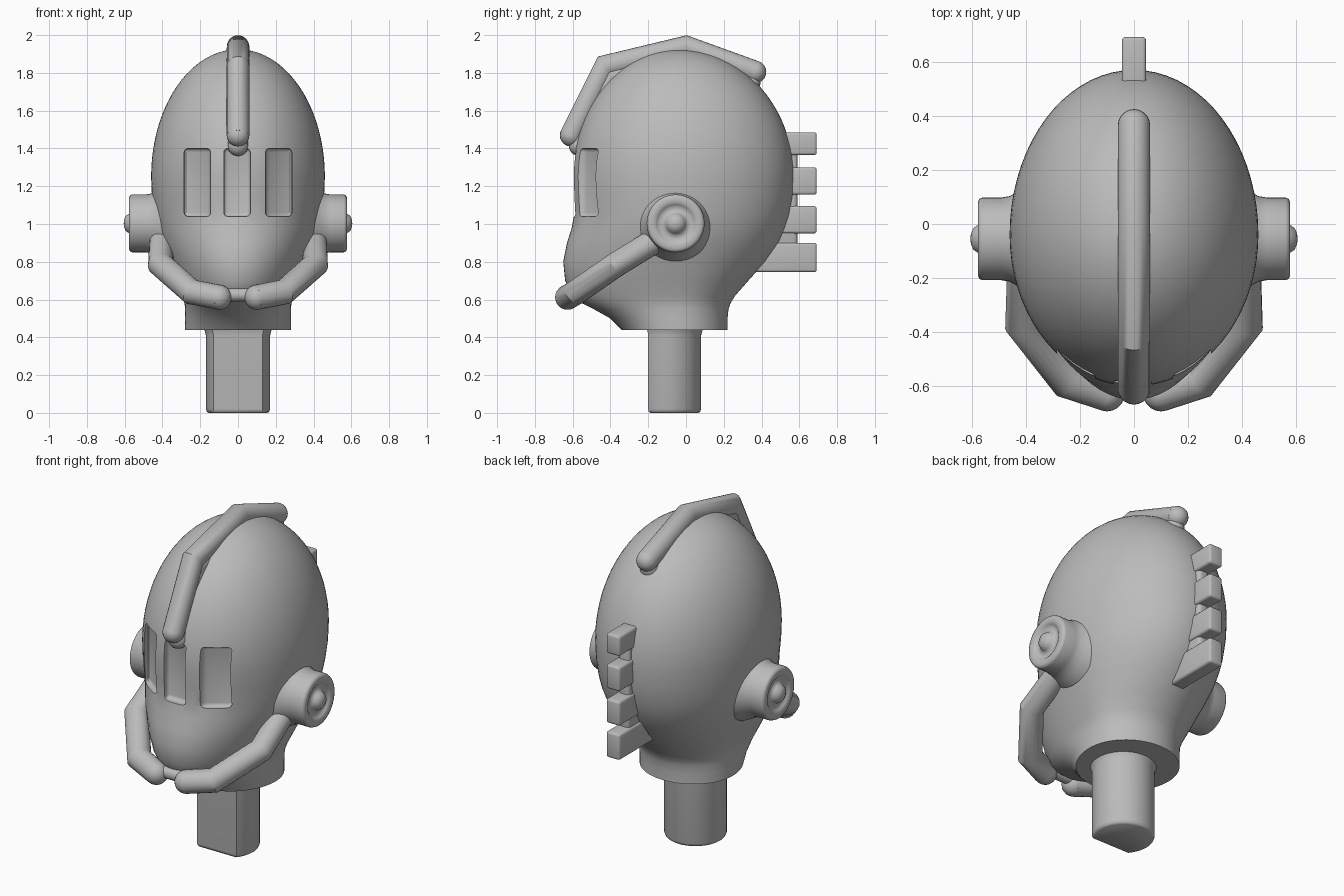
import bpy, bmesh, math
from mathutils import Vector, Matrix

cube = bpy.data.objects.get("Cube")
if cube:
    bpy.data.objects.remove(cube)

grey = bpy.data.materials.new("plain grey")
grey.use_nodes = True
grey.diffuse_color = (0.5, 0.5, 0.5, 1)
grey.node_tree.nodes["Principled BSDF"].inputs["Base Color"].default_value = (0.5, 0.5, 0.5, 1)


def finish(name, bm):
    bmesh.ops.recalc_face_normals(bm, faces=bm.faces)
    mesh = bpy.data.meshes.new(name)
    bm.to_mesh(mesh)
    bm.free()
    mesh.materials.append(grey)
    obj = bpy.data.objects.new(name, mesh)
    bpy.context.collection.objects.link(obj)
    return obj


def activate(obj):
    bpy.ops.object.select_all(action='DESELECT')
    obj.select_set(True)
    bpy.context.view_layer.objects.active = obj


def smooth(obj, angle=40):
    activate(obj)
    bpy.ops.object.shade_smooth_by_angle(angle=math.radians(angle))


def loft(bm, rings):
    """Skin closed rings of points and cap both ends."""
    rows = [[bm.verts.new(p) for p in ring] for ring in rings]
    n = len(rows[0])
    for a, b in zip(rows, rows[1:]):
        for i in range(n):
            j = (i + 1) % n
            bm.faces.new((a[i], a[j], b[j], b[i]))
    bm.faces.new(rows[0])
    bm.faces.new(rows[-1])


def tube(bm, path, radius, sides=20):
    """Mitred round tube with ball ends."""
    pts = [Vector(p) for p in path]
    dirs = [(b - a).normalized() for a, b in zip(pts, pts[1:])]
    u = dirs[0].orthogonal().normalized()
    v = dirs[0].cross(u)
    ring = [pts[0] + radius * (u * math.cos(t) + v * math.sin(t))
            for t in (math.tau * i / sides for i in range(sides))]
    rings = [ring]
    for i, d in enumerate(dirs):
        normal = d + dirs[min(i + 1, len(dirs) - 1)]
        ring = [q + d * ((pts[i + 1] - q).dot(normal) / d.dot(normal)) for q in ring]
        rings.append(ring)
    loft(bm, rings)
    for p in (pts[0], pts[-1]):
        bmesh.ops.create_uvsphere(bm, u_segments=sides, v_segments=12, radius=radius,
                                  matrix=Matrix.Translation(p))


def box(bm, size, centre, bevel):
    geo = bmesh.ops.create_cube(bm, size=1)["verts"]
    bmesh.ops.scale(bm, vec=size, verts=geo)
    bmesh.ops.translate(bm, vec=centre, verts=geo)
    edges = list({e for v in geo for e in v.link_edges})
    bmesh.ops.bevel(bm, geom=edges, offset=bevel, segments=3, affect='EDGES', profile=0.5)


# Helmet: stacked egg-shaped rings (height, half width, front, back)
MID_Y = -0.04
rows = [(0.44, 0.28, -0.34, 0.22), (0.5, 0.28, -0.4, 0.22), (0.55, 0.28, -0.49, 0.225),
        (0.58, 0.283, -0.55, 0.235), (0.62, 0.295, -0.6, 0.26), (0.7, 0.33, -0.64, 0.33),
        (0.8, 0.37, -0.65, 0.42), (0.9, 0.41, -0.63, 0.49), (0.98, 0.433, -0.605, 0.525),
        (1.05, 0.445, -0.592, 0.548), (1.15, 0.456, -0.597, 0.565)]
for i in range(20):
    t = math.radians(90 * i / 20)
    c = math.cos(t)
    rows.append((1.25 + 0.675 * math.sin(t), 0.46 * c, MID_Y - 0.56 * c, MID_Y + 0.61 * c))
rows.append((1.925, 0.004, MID_Y - 0.004, MID_Y + 0.004))


def egg_ring(z, half, front, back, sides=72):
    ring = []
    for i in range(sides):
        t = math.tau * i / sides
        depth = back - MID_Y if math.sin(t) > 0 else MID_Y - front
        ring.append((half * math.cos(t), MID_Y + depth * math.sin(t), z))
    return ring


bm = bmesh.new()
loft(bm, [egg_ring(*r) for r in rows])
helmet = finish("helmet", bm)

# Visor slots: sheared rounded boxes cut parallel to the curved face
bm = bmesh.new()
for x in (-0.215, -0.005, 0.215):
    part = bmesh.new()
    box(part, (0.14, 0.3, 0.36), (0, 0, 0), 0.02)
    slope = 0.72 * x / 0.215
    surface = MID_Y - 0.56 * math.sqrt(1 - (x / 0.46) ** 2)
    for v in part.verts:
        v.co = (x + v.co.x, surface + 0.05 - 0.15 + v.co.y + slope * v.co.x, 1.22 + v.co.z)
    temp = bpy.data.meshes.new("slot")
    part.to_mesh(temp)
    part.free()
    bm.from_mesh(temp)
    bpy.data.meshes.remove(temp)
cutter = finish("slot_cutter", bm)
cutter.hide_render = True
cut = helmet.modifiers.new("slots", 'BOOLEAN')
cut.operation = 'DIFFERENCE'
cut.solver = 'EXACT'
cut.object = cutter
activate(helmet)
bpy.ops.object.modifier_apply(modifier=cut.name)
bpy.data.objects.remove(cutter)
smooth(helmet, 35)

# Crest along the crown, with a lower tube filling down to the helmet
bm = bmesh.new()
crest = [(-0.608, 1.47), (-0.425, 1.835), (0, 1.937), (0.365, 1.805)]
tube(bm, [(0, y, z) for y, z in crest], 0.06)
tube(bm, [(0, y * 0.93, z - 0.055) for y, z in crest], 0.055)
smooth(finish("crest", bm))

# Back fins
bm = bmesh.new()
for low, high, inner in ((0.745, 0.9, 0.3), (0.95, 1.095, 0.45), (1.155, 1.3, 0.5), (1.365, 1.485, 0.45)):
    box(bm, (0.09, 0.692 - inner, high - low), (0, (0.692 + inner) / 2, (low + high) / 2), 0.014)
box(bm, (0.07, 0.2, 0.68), (0, 0.49, 1.12), 0.02)
smooth(finish("back_fins", bm))

# Neck post: round behind, flat in front
bm = bmesh.new()
arc = math.asin(0.11 / 0.17)
angles = [-arc + (math.pi + 2 * arc) * i / 32 for i in range(33)]
rings = []
for z, s in ((0, 0.92), (0.006, 0.97), (0.02, 1), (0.41, 1), (0.43, 1.03), (0.46, 1.1)):
    rings.append([(0.17 * s * math.cos(a), -0.09 + 0.17 * s * math.sin(a), z) for a in angles])
loft(bm, rings)
smooth(finish("neck_post", bm))

# Ear discs and jaw guards, one per side
ear_profile = [(0.2, 0.38), (0.175, 0.43), (0.158, 0.46), (0.153, 0.49), (0.153, 0.56), (0.148, 0.572),
               (0.136, 0.577), (0.112, 0.577), (0.1, 0.57), (0.09, 0.56), (0.06, 0.563), (0.053, 0.575),
               (0.04, 0.594), (0.02, 0.603), (0.002, 0.605)]
jaw_path = [(0.4, -0.06, 0.975), (0.41, -0.37, 0.785), (0.245, -0.58, 0.64), (0.1, -0.627, 0.612)]
for side, sign in (("left", 1), ("right", -1)):
    bm = bmesh.new()
    loft(bm, [[(sign * x, -0.055 + r * math.cos(t), 1.003 + r * math.sin(t))
               for t in (math.tau * i / 40 for i in range(40))] for r, x in ear_profile])
    smooth(finish(side + "_ear_disc", bm), 60)

    bm = bmesh.new()
    tube(bm, [(sign * x, y, z) for x, y, z in jaw_path], 0.066)
    smooth(finish(side + "_jaw_guard", bm), 30)

# Small link between the jaw guards
bm = bmesh.new()
tube(bm, [(-0.06, -0.61, 0.625), (0.06, -0.61, 0.625)], 0.035)
smooth(finish("jaw_link", bm))
